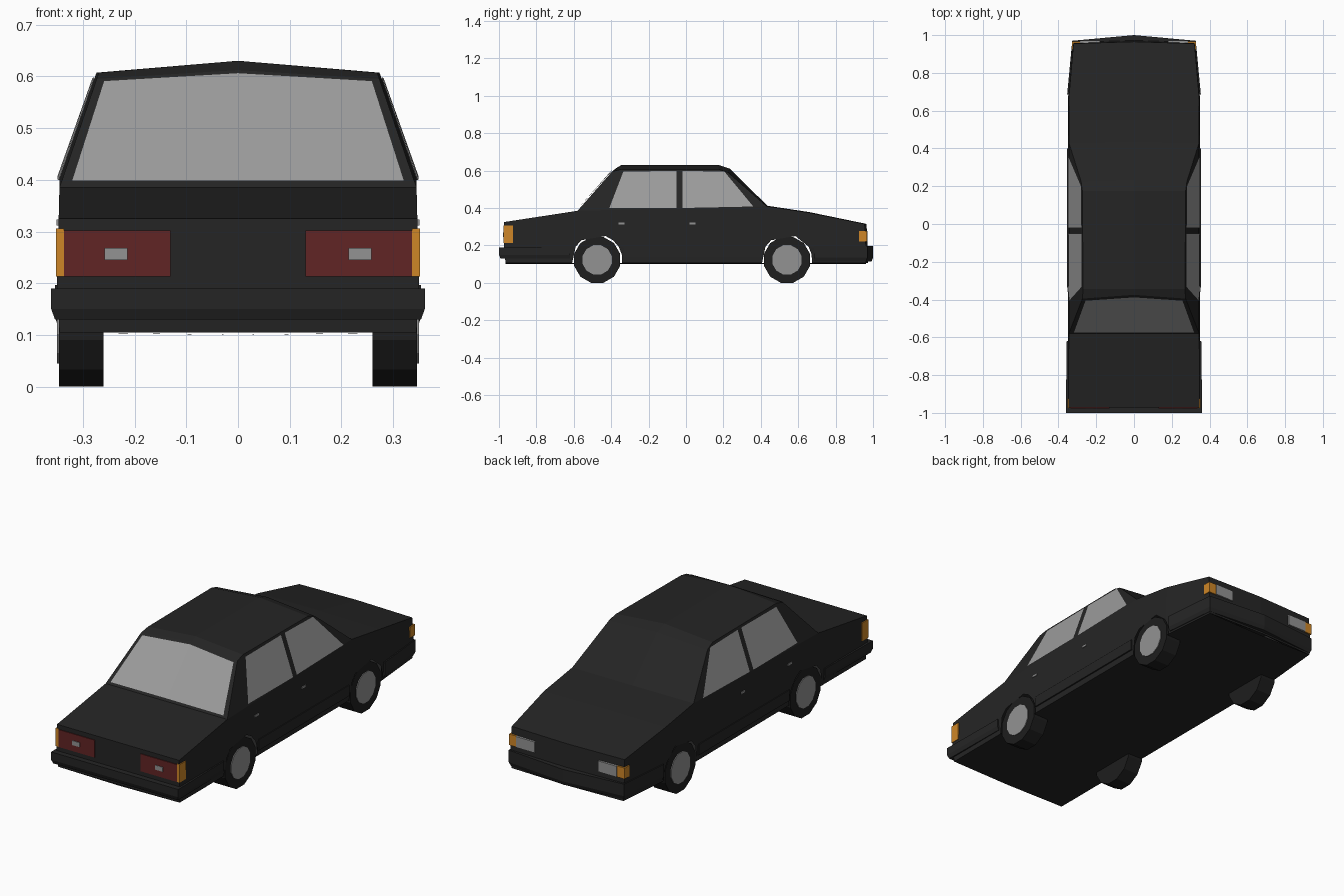
import bpy, bmesh, math
from mathutils import Vector, Matrix

if "Cube" in bpy.data.objects:
    bpy.data.objects.remove(bpy.data.objects["Cube"])


def material(name, r, g, b):
    m = bpy.data.materials.new(name)
    m.diffuse_color = (r, g, b, 1)
    m.use_nodes = True
    m.node_tree.nodes["Principled BSDF"].inputs["Base Color"].default_value = m.diffuse_color
    return m


BLACK = material("black paint", 0.018, 0.018, 0.018)
RUBBER = material("black rubber", 0.013, 0.013, 0.013)
GLASS = material("grey glass", 0.33, 0.33, 0.33)
METAL = material("grey metal", 0.29, 0.29, 0.29)
RED = material("dark red", 0.12, 0.018, 0.018)
ORANGE = material("orange", 0.62, 0.24, 0.02)


def finish(name, bm, mat):
    bmesh.ops.remove_doubles(bm, verts=bm.verts, dist=1e-4)
    bmesh.ops.recalc_face_normals(bm, faces=bm.faces)
    me = bpy.data.meshes.new(name)
    bm.to_mesh(me)
    bm.free()
    me.materials.append(mat)
    ob = bpy.data.objects.new(name, me)
    bpy.context.collection.objects.link(ob)
    return ob


def face(bm, pts):
    return bm.faces.new([bm.verts.new(p) for p in pts])


def box(name, mat, x, y, z):
    bm = bmesh.new()
    bmesh.ops.create_cube(bm, size=1)
    for v in bm.verts:
        v.co = [(a[0] + a[1]) / 2 + c * (a[1] - a[0]) for c, a in zip(v.co, (x, y, z))]
    return finish(name, bm, mat)


def disc(name, mat, r, x0, x1, y, z, n=12):
    bm = bmesh.new()
    m = (Matrix.Translation(((x0 + x1) / 2, y, z)) @ Matrix.Rotation(math.pi / 2, 4, 'Y')
         @ Matrix.Rotation(math.pi / n, 4, 'Z'))
    bmesh.ops.create_cone(bm, cap_ends=True, segments=n, radius1=r, radius2=r,
                          depth=abs(x1 - x0), matrix=m)
    return finish(name, bm, mat)


def belt(y):
    return 0.385 + 0.025 * (y + 0.58) / 1.01


def half_width(y, z):
    """Half width of the body: flared sill, leaning cabin, tapered nose."""
    zb = belt(y)
    if z < 0.19:
        x = 0.35 - 0.06 * (0.19 - z)
    else:
        x = 0.35 - 0.025 * (min(z, zb) - 0.19)
        if y < 0.44:
            x -= 0.35 * max(0, z - zb)
    return x - 0.09 * max(0, y - 0.66)


WHEELS = (-0.475, 0.54)
WHEEL_Z = 0.1227

# Body shell: top outline as (y, z, centre shift y, centre shift z)
TOP = [(-0.965, 0.105, 0, 0), (-0.972, 0.19, 0, 0), (-0.972, 0.325, 0, 0),
       (-0.58, 0.385, 0, 0), (-0.395, 0.595, 0.02, 0.017), (-0.345, 0.607, 0, 0.023),
       (0.175, 0.607, 0, 0.023), (0.225, 0.59, 0.01, 0.02), (0.43, 0.41, 0.005, 0.002),
       (0.66, 0.375, 0, 0.003), (0.955, 0.315, 0.01, 0), (0.962, 0.19, 0.01, 0),
       (0.962, 0.105, 0.01, 0)]
outline = [(p[0], p[1]) for p in TOP]
for cy in reversed(WHEELS):
    for i in range(11):
        a = math.radians(-7.5 + 195 * i / 10)
        z = WHEEL_Z + 0.135 * math.sin(a)
        outline.append((cy + 0.135 * math.cos(a), 0.105 if i in (0, 10) else z))

bm = bmesh.new()
face(bm, [(0, y, z) for y, z in outline])
bmesh.ops.triangulate(bm, faces=bm.faces)
belt_normal = Vector((0, -0.025, 1.01))
for co, no in (((0, 0, 0.19), (0, 0, 1)), ((0, 0.66, 0), (0, 1, 0)),
               ((0, -0.58, 0.385), belt_normal)):
    bmesh.ops.bisect_plane(bm, geom=bm.verts[:] + bm.edges[:] + bm.faces[:],
                           plane_co=co, plane_no=no)
for v in bm.verts:
    v.co.x = half_width(v.co.y, v.co.z)
other = bmesh.ops.duplicate(bm, geom=bm.verts[:] + bm.edges[:] + bm.faces[:])["geom"]
for v in other:
    if isinstance(v, bmesh.types.BMVert):
        v.co.x *= -1
for (y0, z0, a0, b0), (y1, z1, a1, b1) in zip(TOP, TOP[1:]):
    for s in (-1, 1):
        face(bm, [(s * half_width(y0, z0), y0, z0), (0, y0 + a0, z0 + b0),
                  (0, y1 + a1, z1 + b1), (s * half_width(y1, z1), y1, z1)])
finish("body_shell", bm, BLACK)

# Floor sheet
bm = bmesh.new()
for y0, y1 in ((-0.965, 0.66), (0.66, 0.962)):
    w0, w1 = half_width(y0, 0.105), half_width(y1, 0.105)
    for s in (-1, 1):
        face(bm, [(s * w0, y0, 0.105), (0, y0, 0.1), (0, y1, 0.1), (s * w1, y1, 0.105)])
finish("floor", bm, BLACK)


# Bumpers wrapping from wheel arch to wheel arch
def bumper(name, path, z0, z1):
    bm = bmesh.new()

    def ring(x, y):
        end = math.copysign(0.04, y) if abs(y) > 0.9 else 0
        inner = (x * 0.94, y - end)
        low = (x * 0.98, y - end * 0.2)
        return [(*inner, z1), (x, y, z1), (x, y, z0 + 0.02), (*low, z0), (*inner, z0)]

    rings = [ring(*p) for p in path]
    for a, b in zip(rings, rings[1:]):
        for i in range(4):
            face(bm, [a[i], b[i], b[i + 1], a[i + 1]])
    face(bm, rings[0])
    face(bm, rings[-1])
    finish(name, bm, BLACK)


bumper("rear_bumper", [(0.356, -0.62), (0.361, -1), (-0.361, -1), (-0.356, -0.62)], 0.13, 0.19)
bumper("front_bumper", [(0.354, 0.685), (0.327, 0.97), (0, 1), (-0.327, 0.97),
                        (-0.354, 0.685)], 0.115, 0.197)

# Rear window, laid over the sloping rear panel
bm = bmesh.new()


def rear_point(s, t):
    edge = Vector((0.345, -0.58, 0.385)).lerp(Vector((0.273, -0.395, 0.595)), t)
    mid = Vector((0, -0.58, 0.385)).lerp(Vector((0, -0.375, 0.612)), t)
    p = mid.lerp(edge, 0.94 * abs(s)) + Vector((0, -0.005, 0.004))
    return (p.x * (1 if s >= 0 else -1), p.y, p.z)


for s in (-1, 1):
    face(bm, [rear_point(0, 0.04), rear_point(s, 0.04), rear_point(s, 0.96), rear_point(0, 0.96)])
finish("rear_window", bm, GLASS)

REAR_PANE = [(-0.41, 0.4), (-0.335, 0.595), (-0.05, 0.598), (-0.05, 0.4)]
FRONT_PANE = [(-0.02, 0.4), (-0.02, 0.598), (0.205, 0.595), (0.36, 0.408)]

for s, side in ((-1, "left"), (1, "right")):
    def span(a, b):
        return tuple(sorted((s * a, s * b)))

    # Side windows
    for label, pane in (("rear", REAR_PANE), ("front", FRONT_PANE)):
        bm = bmesh.new()
        face(bm, [(s * (half_width(y, z) + 0.004), y, z) for y, z in pane])
        # face outwards
        ob = finish(f"{side}_{label}_side_window", bm, GLASS)
        if ob.data.polygons[0].normal.x * s < 0:
            ob.data.flip_normals()

    # Side moulding, door handles
    box(f"{side}_moulding", BLACK, span(0.34, 0.354), (-0.335, 0.4), (0.135, 0.19))
    for label, y in (("rear", -0.345), ("front", 0.035)):
        box(f"{side}_{label}_door_handle", METAL, span(0.34, 0.351),
            (y - 0.016, y + 0.016), (0.312, 0.323))

    # Wheels with hub caps
    for label, y in zip(("rear", "front"), WHEELS):
        disc(f"{side}_{label}_tyre", RUBBER, 0.127, s * 0.26, s * 0.346, y, WHEEL_Z)
        disc(f"{side}_{label}_hub_cap", METAL, 0.081, s * 0.34, s * 0.35, y, WHEEL_Z)

    # Rear lamps
    box(f"{side}_tail_lamp", RED, span(0.13, 0.336), (-0.976, -0.96), (0.213, 0.302))
    box(f"{side}_reversing_lamp", METAL, span(0.214, 0.258), (-0.979, -0.97), (0.245, 0.268))
    box(f"{side}_rear_indicator", ORANGE, span(0.336, 0.352), (-0.975, -0.925), (0.213, 0.306))

    # Front lamps
    box(f"{side}_headlamp", METAL, span(0.18, 0.286), (0.94, 0.971), (0.222, 0.278))
    box(f"{side}_front_indicator", ORANGE, span(0.286, 0.328), (0.925, 0.967), (0.222, 0.278))
